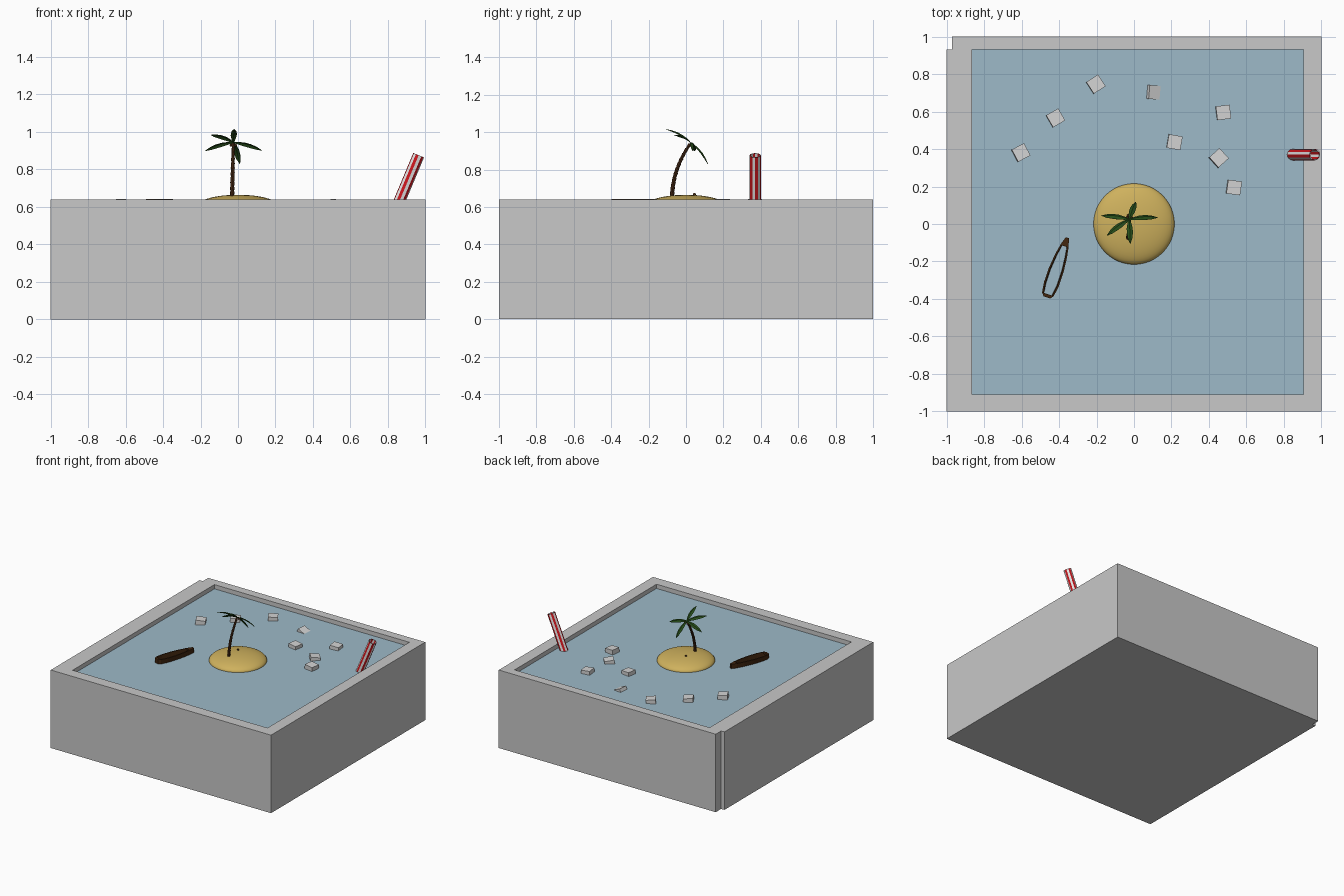
import bpy, bmesh, math
from mathutils import Vector, Matrix

if "Cube" in bpy.data.objects:
    bpy.data.objects.remove(bpy.data.objects["Cube"])


def mat(name, rgb):
    m = bpy.data.materials.new(name)
    m.diffuse_color = (*rgb, 1.0)
    m.use_nodes = True
    m.node_tree.nodes["Principled BSDF"].inputs["Base Color"].default_value = m.diffuse_color
    return m


GLASS = mat("grey_glass", (0.58, 0.58, 0.58))
WATER = mat("blue_water", (0.34, 0.49, 0.58))
SAND = mat("sand", (0.62, 0.44, 0.11))
ICE = mat("ice", (0.66, 0.66, 0.66))
BARK = mat("bark_brown", (0.07, 0.025, 0.008))
LEAF = mat("leaf_green", (0.02, 0.075, 0.01))
WOOD = mat("boat_brown", (0.055, 0.02, 0.005))
RED = mat("straw_red", (0.60, 0.008, 0.012))
WHITE = mat("straw_white", (0.80, 0.80, 0.80))


def finish(name, bm, *mats, smooth=False):
    bmesh.ops.recalc_face_normals(bm, faces=bm.faces)
    me = bpy.data.meshes.new(name)
    bm.to_mesh(me)
    bm.free()
    for m in mats:
        me.materials.append(m)
    if smooth:
        for p in me.polygons:
            p.use_smooth = True
    ob = bpy.data.objects.new(name, me)
    bpy.context.collection.objects.link(ob)
    return ob


def box(name, m, size, matrix):
    bm = bmesh.new()
    bmesh.ops.create_cube(bm, size=1, matrix=matrix @ Matrix.Diagonal((*size, 1)))
    return finish(name, bm, m)


def ball(name, m, centre, scale, segs, rings):
    bm = bmesh.new()
    bmesh.ops.create_uvsphere(bm, u_segments=segs, v_segments=rings, radius=1,
                              matrix=Matrix.Translation(centre) @ Matrix.Diagonal((*scale, 1)))
    return finish(name, bm, m, smooth=True)


def ring(bm, centre, axis, r, sides):
    """Ring of vertices square to an axis that lies near the z direction."""
    q = Vector((0, 0, 1)).rotation_difference(Vector(axis).normalized())
    return [bm.verts.new(Vector(centre) + q @ Vector((r * math.cos(a), r * math.sin(a), 0)))
            for a in (2 * math.pi * i / sides for i in range(sides))]


def bridge(bm, a, b, stripe=False):
    n = len(a)
    for i in range(n):
        f = bm.faces.new((a[i], a[(i + 1) % n], b[(i + 1) % n], b[i]))
        f.material_index = i % 2 if stripe else 0


# --- square glass tank with a notch in the back left corner
TOP, LEVEL, FLOOR = 0.64, 0.605, 0.07
outer = [(-1, -1), (1, -1), (1, 1), (-0.97, 1), (-0.97, 0.93), (-1, 0.93)]
inner = [(-0.865, -0.91), (0.905, -0.91), (0.905, 0.93), (-0.865, 0.93)]
bm = bmesh.new()
ob_, ot = ([bm.verts.new((x, y, z)) for x, y in outer] for z in (0, TOP))
it, ib = ([bm.verts.new((x, y, z)) for x, y in inner] for z in (TOP, FLOOR))
bridge(bm, ob_, ot)
bridge(bm, it, ib)
bm.faces.new(ob_)
bm.faces.new(ib)
bm.faces.new((ot[0], ot[1], it[1], it[0]))
bm.faces.new((ot[1], ot[2], it[2], it[1]))
bm.faces.new((ot[2], ot[3], ot[4], it[3], it[2]))
bm.faces.new((ot[4], ot[5], ot[0], it[0], it[3]))
finish("glass_tank", bm, GLASS)

# --- water filling the tank
box("water", WATER, (1.77, 1.84, LEVEL - FLOOR),
    Matrix.Translation((0.02, 0.01, (LEVEL + FLOOR) / 2)))

# --- sand island and a fallen coconut
ball("island", SAND, (0, 0, 0.605), (0.216, 0.216, 0.06), 48, 24)
ball("fallen_coconut", BARK, (-0.03, 0.045, 0.667), (0.008,) * 3, 10, 6)

# --- curved palm trunk with flared growth rings
base, top = Vector((-0.032, -0.075, 0.63)), Vector((-0.025, 0.022, 0.937))
bm = bmesh.new()
prev, N = None, 12
for i in range(N):
    t0, t1 = i / N, (i + 1) / N
    p0, p1 = (Vector((base.x + (top.x - base.x) * t, base.y + (top.y - base.y) * t ** 2.2,
                      base.z + (top.z - base.z) * t)) for t in (t0, t1))
    r = 0.012 - 0.004 * t0
    a, b = ring(bm, p0, p1 - p0, r * 0.85, 8), ring(bm, p1, p1 - p0, r * 1.1, 8)
    if prev:
        bridge(bm, prev, a)
    bridge(bm, a, b)
    prev = b
bm.faces.new(prev)
finish("palm_trunk", bm, BARK)
for k, (dx, dy) in enumerate([(0.012, 0.01), (-0.012, 0.012)]):
    ball(f"coconut_{k}", BARK, top + Vector((dx, dy, -0.008)), (0.008,) * 3, 10, 6)

# --- five drooping palm leaves on a crown that tilts backwards
crown, up = Vector((-0.025, 0.025, 0.945)), Vector((0, 0.6, 0.8))
tips = [(0.01, 0.118, 0.83), (0.127, 0.035, 0.902), (-0.02, -0.106, 1.016),
        (-0.145, -0.062, 0.985), (-0.175, 0.045, 0.9)]
widths = [0.004, 0.011, 0.016, 0.016, 0.012, 0.001]
for k, tip in enumerate(tips):
    d = Vector(tip) - crown
    side = d.cross(up).normalized()
    bm = bmesh.new()
    rows = []
    for i, w in enumerate(widths):
        t = i / (len(widths) - 1)
        p = crown + d * t + up * 0.06 * t * (1 - t)
        drop = up * w * 0.45
        rows.append([bm.verts.new(q) for q in (p - side * w - drop, p, p + side * w - drop)])
    for a, b in zip(rows, rows[1:]):
        for j in (0, 1):
            bm.faces.new((a[j], a[j + 1], b[j + 1], b[j]))
    leaf = finish(f"palm_leaf_{k}", bm, LEAF)
    leaf.modifiers.new("thickness", "SOLIDIFY").thickness = 0.002

# --- rowing boat: hull sections from stern to bow (distance, half width)
sections = [(0, 0.017), (0.015, 0.029), (0.07, 0.037), (0.15, 0.037),
            (0.23, 0.029), (0.29, 0.018), (0.33, 0.006)]
place = Matrix.Translation((-0.464, -0.388, 0)) @ Matrix.Rotation(math.radians(71), 4, 'Z')
bm = bmesh.new()
rows = []
for u, w in sections:
    prof = [(-1, 0.643), (-0.88, 0.6), (-0.5, 0.57), (0.5, 0.57), (0.88, 0.6), (1, 0.643)]
    rows.append([bm.verts.new((u, w * s, z)) for s, z in prof])
for a, b in zip(rows, rows[1:]):
    for j in range(5):
        bm.faces.new((a[j], a[j + 1], b[j + 1], b[j]))
bm.faces.new(rows[0])
bm.faces.new(rows[-1])
bm.transform(place)
hull = finish("boat_hull", bm, WOOD)
sol = hull.modifiers.new("thickness", "SOLIDIFY")
sol.thickness, sol.offset = 0.008, 0
# small decks closing the bow and the stern
for name, pts in (("bow_deck", [(0.285, 0.018), (0.33, 0.006)]),
                  ("stern_deck", [(0, 0.017), (0.014, 0.028)])):
    bm = bmesh.new()
    (u0, w0), (u1, w1) = pts
    f = bm.faces.new([bm.verts.new((u, w, 0.643))
                      for u, w in ((u0, -w0), (u1, -w1), (u1, w1), (u0, w0))])
    ext = bmesh.ops.extrude_face_region(bm, geom=[f])["geom"]
    bmesh.ops.translate(bm, vec=(0, 0, -0.015),
                        verts=[v for v in ext if isinstance(v, bmesh.types.BMVert)])
    bm.transform(place)
    finish(name, bm, WOOD)

# --- floating ice cubes: x, y, z, turn, tilt (degrees)
cubes = [(-0.605, 0.38, 0.603, 28, 5), (-0.42, 0.565, 0.598, 30, 4),
         (-0.205, 0.745, 0.598, 33, 4), (0.10, 0.703, 0.582, -5, 24),
         (0.215, 0.437, 0.597, -10, 3), (0.475, 0.595, 0.597, 7, 4),
         (0.45, 0.35, 0.594, 42, 8), (0.532, 0.195, 0.603, -8, 4)]
for k, (x, y, z, turn, tilt) in enumerate(cubes):
    box(f"ice_cube_{k}", ICE, (0.074, 0.074, 0.074),
        Matrix.Translation((x, y, z)) @ Matrix.Rotation(math.radians(turn), 4, 'Z')
        @ Matrix.Rotation(math.radians(tilt), 4, 'Y'))

# --- striped hollow straw leaning on the right wall
lo, hi = Vector((0.635, 0.37, 0.09)), Vector((0.964, 0.37, 0.876))
bm = bmesh.new()
axis = hi - lo
loops = [ring(bm, c, axis, r, 12) for c, r in
         ((lo, 0.031), (hi, 0.031), (hi, 0.026), (lo, 0.026))]
for a, b in zip(loops, loops[1:] + loops[:1]):
    bridge(bm, a, b, stripe=True)
finish("straw", bm, RED, WHITE)
